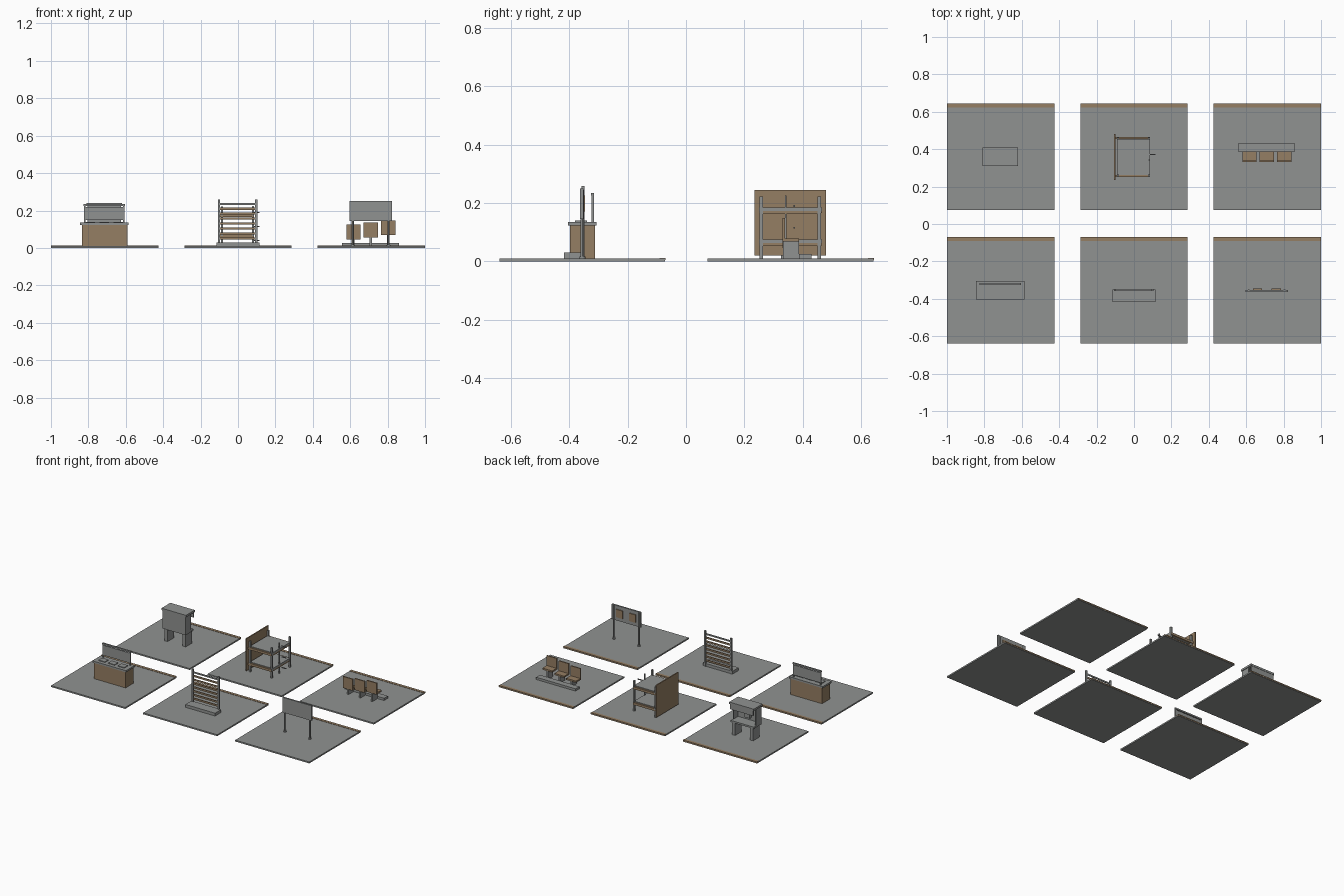
import bpy, math


def mat(name, rgb):
    m = bpy.data.materials.new(name)
    m.diffuse_color = (*rgb, 1)
    return m


GREY = mat("grey_metal", (0.28, 0.29, 0.285))
BROWN = mat("brown_wood", (0.30, 0.21, 0.125))


def box(name, x0, x1, y0, y1, z0, z1, m=GREY):
    v = [(x, y, z) for x in (x0, x1) for y in (y0, y1) for z in (z0, z1)]
    f = [(0, 1, 3, 2), (4, 6, 7, 5), (0, 4, 5, 1), (2, 3, 7, 6), (0, 2, 6, 4), (1, 5, 7, 3)]
    me = bpy.data.meshes.new(name)
    me.from_pydata(v, [], f)
    me.materials.append(m)
    o = bpy.data.objects.new(name, me)
    bpy.context.collection.objects.link(o)
    return o


def rod(name, x, y, z0, z1, r, m=GREY, n=12):
    bpy.ops.mesh.primitive_cylinder_add(vertices=n, radius=r, depth=z1 - z0,
                                        location=(x, y, (z0 + z1) / 2))
    o = bpy.context.object
    o.name = name
    o.data.materials.append(m)
    bpy.ops.object.shade_smooth_by_angle()
    return o


T = 0.010  # top of the floor tiles

# six floor tiles, each with a wooden strip along its back edge
for cx in (-0.713, 0, 0.713):
    for cy in (-0.356, 0.358):
        box("floor_tile", cx - 0.287, cx + 0.287, cy - 0.284, cy + 0.284, 0, T)
        box("tile_edge_strip", cx - 0.287, cx + 0.287, cy + 0.266, cy + 0.286, 0.004, T + 0.002, BROWN)

# service counter with trays and a raised screen
box("counter_body", -0.835, -0.592, -0.398, -0.312, T, 0.123, BROWN)
box("counter_top", -0.845, -0.585, -0.404, -0.306, 0.123, 0.135)
for i in (-1, 0, 1):
    box("counter_tray", -0.715 + i * 0.075 - 0.025, -0.715 + i * 0.075 + 0.025, -0.380, -0.340, 0.135, 0.140)
box("counter_screen", -0.82, -0.61, -0.323, -0.317, 0.150, 0.220)
box("screen_rail", -0.825, -0.605, -0.325, -0.315, 0.225, 0.235)
for x in (-0.82, -0.61):
    box("screen_post", x - 0.004, x + 0.004, -0.324, -0.316, 0.135, 0.230)

# slatted rack on a low base
box("rack_base", -0.115, 0.115, -0.418, -0.350, T, 0.030)
for x in (-0.102, 0.098):
    box("rack_post", x - 0.006, x + 0.006, -0.358, -0.348, T, 0.258)
for i in range(7):
    z = 0.051 + i * 0.0265
    box("rack_slat", -0.097, 0.093, -0.356, -0.350, z - 0.006, z + 0.006, BROWN)
box("rack_top_rail", -0.097, 0.093, -0.356, -0.350, 0.230, 0.240)

# notice board on two posts, with wooden panels on its back
box("notice_board", 0.597, 0.823, -0.363, -0.352, 0.145, 0.250)
for x in (0.613, 0.805):
    rod("board_post", x, -0.355, T, 0.245, 0.006)
    rod("post_foot", x, -0.355, T, 0.016, 0.010)
for x in (0.66, 0.76):
    box("board_panel", x - 0.025, x + 0.025, -0.352, -0.346, 0.17, 0.225, BROWN)

# booth: desk on slab legs, tall back screen and hood, open to the rear
for x in (-0.785, -0.645):
    box("booth_leg", x - 0.012, x + 0.012, 0.325, 0.395, T, 0.100)
box("booth_desk", -0.805, -0.625, 0.318, 0.400, 0.098, 0.110)
box("booth_screen", -0.805, -0.625, 0.314, 0.324, 0.098, 0.226)
for x in (-0.805, -0.631):
    box("booth_side", x, x + 0.006, 0.32, 0.375, 0.110, 0.226)
box("booth_roof", -0.81, -0.62, 0.310, 0.408, 0.226, 0.240)
box("booth_fascia", -0.805, -0.625, 0.398, 0.406, 0.190, 0.226)
box("booth_device", -0.735, -0.695, 0.324, 0.345, 0.13, 0.18)

# bunk with a wooden side panel, two decks and pegs
box("bunk_side_panel", -0.106, -0.098, 0.235, 0.480, 0.020, 0.245, BROWN)
for x in (-0.085, 0.080):
    for y in (0.258, 0.457):
        box("bunk_post", x - 0.006, x + 0.006, y - 0.006, y + 0.006, T, 0.222)
for z in (0.055, 0.165):
    box("bunk_deck", -0.080, 0.075, 0.262, 0.453, z + 0.004, z + 0.020)
    for x in (-0.085, 0.080):
        box("bunk_end_rail", x - 0.005, x + 0.005, 0.250, 0.466, z + 0.008, z + 0.020)
        box("bunk_end_batten", x - 0.004, x + 0.004, 0.255, 0.460, z - 0.002, z + 0.008, BROWN)
    for y in (0.256, 0.460):
        box("bunk_long_rail", -0.098, 0.085, y - 0.006, y + 0.006, z, z + 0.016, BROWN)
box("bunk_middle_post", 0.077, 0.083, 0.339, 0.345, T, 0.225)
for z in (0.04, 0.115, 0.190):
    box("bunk_peg", 0.080, 0.115, 0.368, 0.373, z - 0.003, z + 0.003)

# row of three seats, stepping up to the right, facing the rear
box("seat_row_base", 0.555, 0.860, 0.388, 0.430, T, 0.026)
for x, z in ((0.618, 0.046), (0.710, 0.056), (0.803, 0.068)):
    box("seat_back", x - 0.038, x + 0.038, 0.331, 0.340, z, z + 0.080, BROWN)
    box("seat_pan", x - 0.038, x + 0.038, 0.335, 0.388, z, z + 0.011, BROWN)
    box("seat_leg", x - 0.006, x + 0.006, 0.332, 0.388, T, z)
